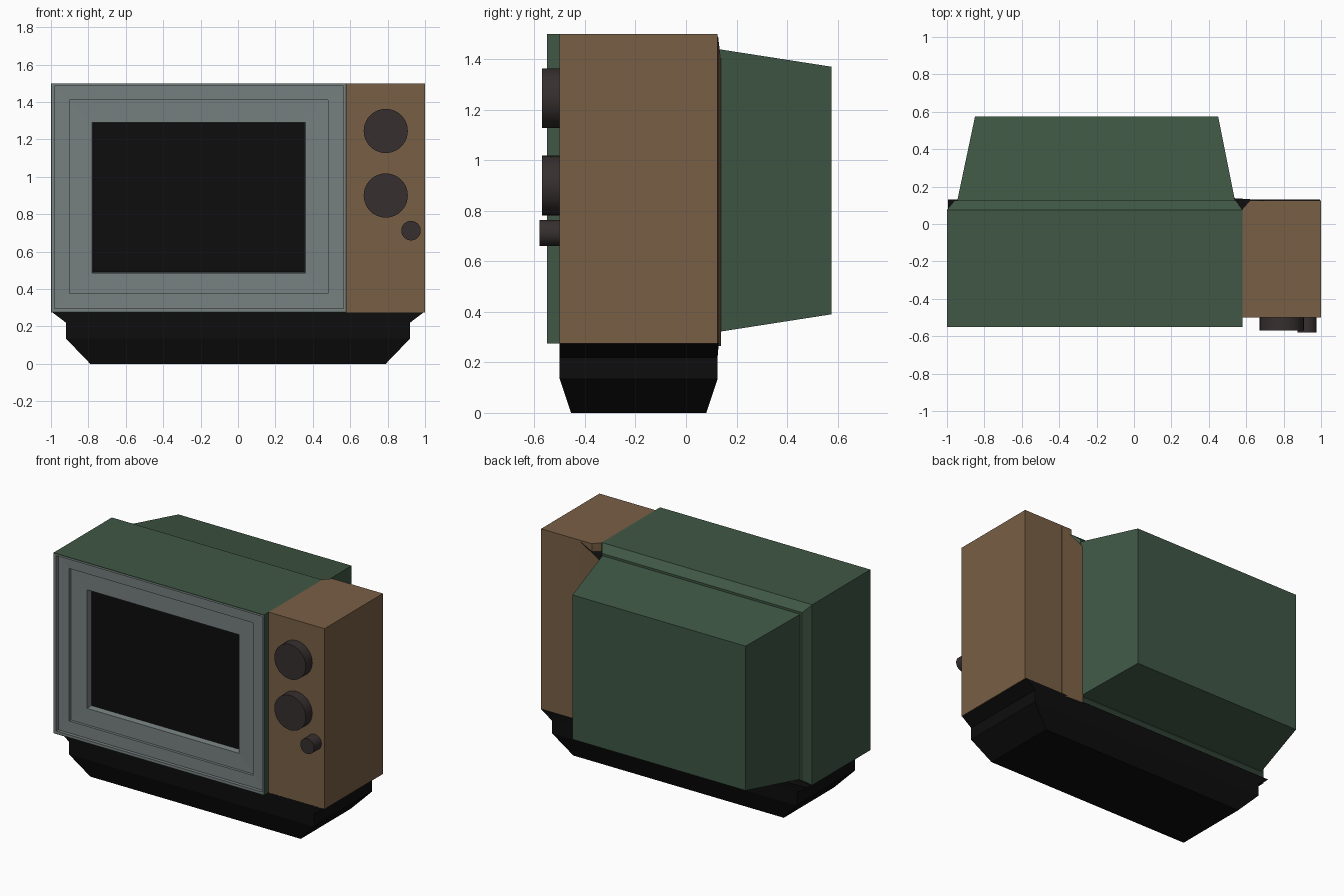
import bpy, bmesh, math

if "Cube" in bpy.data.objects:
    bpy.data.objects.remove(bpy.data.objects["Cube"])


def material(name, rgb):
    m = bpy.data.materials.new(name)
    m.diffuse_color = (*rgb, 1)
    m.use_nodes = True
    m.node_tree.nodes["Principled BSDF"].inputs["Base Color"].default_value = m.diffuse_color
    return m


GREEN = material("dark green", (0.050, 0.095, 0.059))
BROWN = material("wood brown", (0.190, 0.115, 0.059))
GREY = material("frame grey", (0.185, 0.215, 0.215))
BLACK = material("black", (0.004, 0.004, 0.004))
KNOB = material("knob charcoal", (0.037, 0.028, 0.029))


def loft(name, rings, mats, bands=None, caps=(0, 0)):
    """Bridge closed rings of points; bands gives a material slot per step."""
    bm = bmesh.new()
    loops = [[bm.verts.new(p) for p in r] for r in rings]
    n = len(loops[0])
    for k in range(len(loops) - 1):
        for i in range(n):
            j = (i + 1) % n
            f = bm.faces.new((loops[k][i], loops[k][j], loops[k + 1][j], loops[k + 1][i]))
            f.material_index = bands[k] if bands else 0
    bm.faces.new(loops[0][::-1]).material_index = caps[0]
    bm.faces.new(loops[-1]).material_index = caps[1]
    bmesh.ops.recalc_face_normals(bm, faces=bm.faces)
    me = bpy.data.meshes.new(name)
    bm.to_mesh(me)
    bm.free()
    for m in mats:
        me.materials.append(m)
    ob = bpy.data.objects.new(name, me)
    bpy.context.collection.objects.link(ob)
    return ob


def upright(y, x0, x1, z0, z1):
    return [(x0, y, z0), (x1, y, z0), (x1, y, z1), (x0, y, z1)]


def level(z, x, y0, y1):
    return [(-x, y0, z), (x, y0, z), (x, y1, z), (-x, y1, z)]


# Cabinet: tapered tube housing, chamfer, shell, stepped grey frame, screen
loft("television_cabinet", [
    upright(0.575, -0.85, 0.45, 0.39, 1.37),
    upright(0.125, -0.945, 0.54, 0.32, 1.44),
    upright(0.125, -0.96, 0.545, 0.315, 1.455),
    upright(0.075, -1.0, 0.58, 0.275, 1.5),
    upright(-0.55, -1.0, 0.58, 0.275, 1.5),
    upright(-0.55, -0.995, 0.575, 0.28, 1.495),
    upright(-0.55, -0.98, 0.565, 0.295, 1.485),
    upright(-0.527, -0.98, 0.565, 0.295, 1.485),
    upright(-0.525, -0.90, 0.48, 0.375, 1.41),
    upright(-0.507, -0.90, 0.48, 0.375, 1.41),
    upright(-0.505, -0.78, 0.36, 0.485, 1.29),
    upright(-0.465, -0.775, 0.355, 0.49, 1.285),
], [GREEN, GREY, BLACK], [0] * 5 + [1] * 6, caps=(0, 2))

# Control panel column, with its inner back corner cut
panel = [(0.58, -0.5), (1.0, -0.5), (1.0, 0.125), (0.62, 0.125), (0.58, 0.08)]
loft("control_panel", [[(x, y, z) for x, y in panel] for z in (0.275, 1.5)], [BROWN])

# Brown fillet closing the corner, with a dark top
fillet = [(0.535, 0.138, 1.40), (0.575, 0.075, 1.44), (0.70, 0.12, 1.49), (0.70, 0.127, 1.49)]
loft("corner_fillet", [[(x, y, 0.265) for x, y, z in fillet], fillet],
     [BROWN, BLACK], caps=(0, 1))

# Base plinth
loft("base_plinth", [
    level(0.0, 0.79, -0.455, 0.08),
    level(0.135, 0.92, -0.5, 0.125),
    level(0.22, 0.92, -0.5, 0.125),
    level(0.277, 0.995, -0.5, 0.13),
], [BLACK])

# Tuning knobs
for name, x, z, r, front in (("upper_knob", 0.79, 1.245, 0.118, -0.57),
                             ("lower_knob", 0.79, 0.90, 0.118, -0.57),
                             ("small_knob", 0.925, 0.712, 0.052, -0.579)):
    bpy.ops.mesh.primitive_cylinder_add(
        vertices=40, radius=r, depth=-0.495 - front,
        location=(x, (front - 0.495) / 2, z), rotation=(math.pi / 2, 0, 0))
    knob = bpy.context.object
    knob.name = name
    knob.data.materials.append(KNOB)
    bpy.ops.object.shade_smooth_by_angle(angle=math.radians(30))
